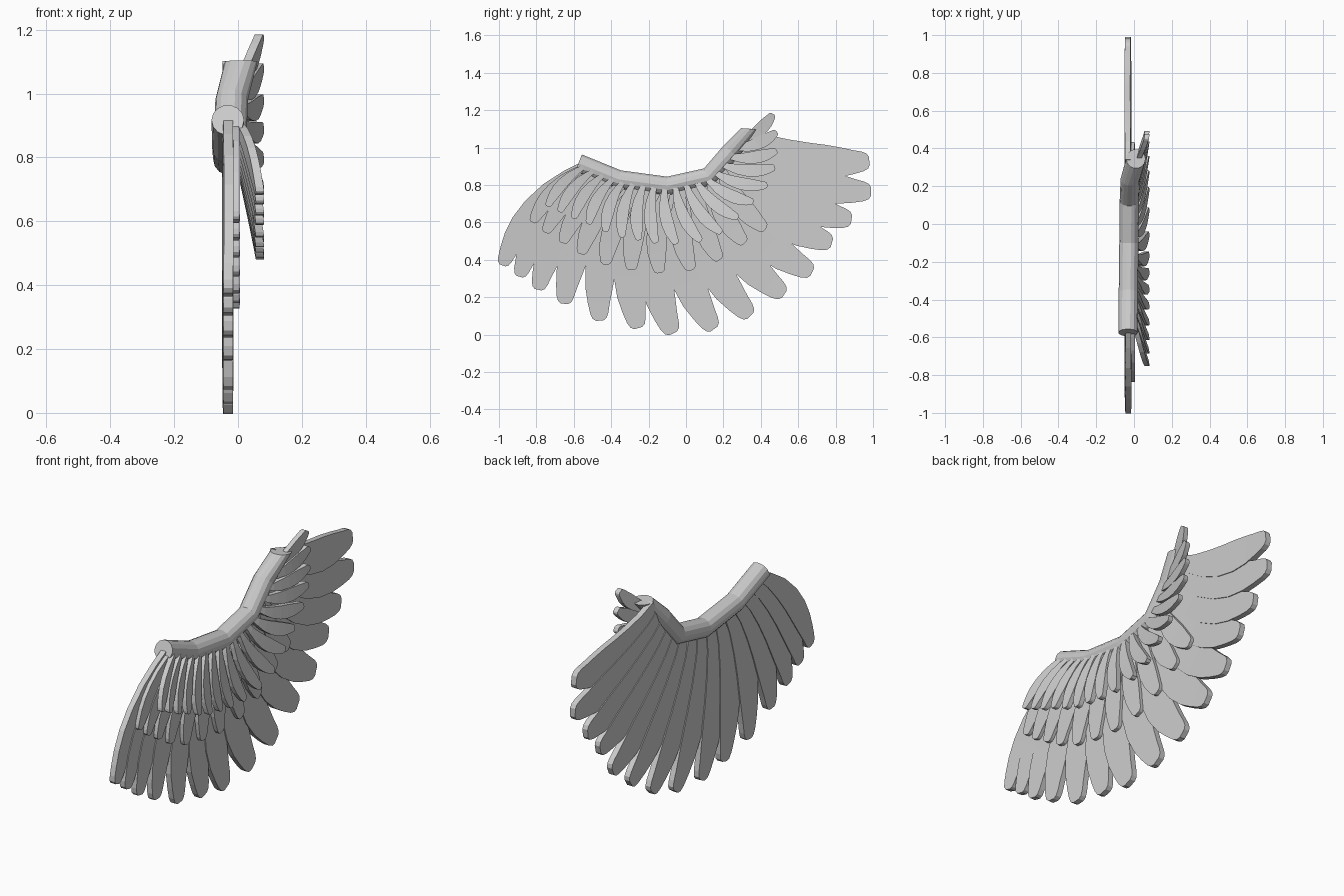
import bpy, bmesh, math
from mathutils import Vector

if "Cube" in bpy.data.objects:
    bpy.data.objects.remove(bpy.data.objects["Cube"])

# Centre line of the wing arm: x, y, z
ARM = [Vector(p) for p in [(-.032, -.575, .917), (-.03, -.36, .83), (-.027, -.1, .795),
                           (-.025, .12, .845), (-.02, .24, .98), (.01, .345, 1.1)]]


def make_object(name, bm):
    bmesh.ops.recalc_face_normals(bm, faces=bm.faces)
    me = bpy.data.meshes.new(name)
    bm.to_mesh(me)
    bm.free()
    ob = bpy.data.objects.new(name, me)
    bpy.context.collection.objects.link(ob)
    return ob


def loft(bm, rings):
    """Skin a list of vertex rings and cap both ends."""
    n = len(rings[0])
    for a, b in zip(rings, rings[1:]):
        for i in range(n):
            j = (i + 1) % n
            bm.faces.new((a[i], a[j], b[j], b[i]))
    bm.faces.new(rings[0])
    bm.faces.new(rings[-1])


def along_arm(f):
    """Point at fraction f of the arm's length."""
    lens = [(b - a).length for a, b in zip(ARM, ARM[1:])]
    d = f * sum(lens)
    for a, b, l in zip(ARM, ARM[1:], lens):
        if d <= l + 1e-6:
            return a.lerp(b, d / l)
        d -= l
    return ARM[-1].copy()


# Wing arm: bent faceted tube
bm = bmesh.new()
rings = []
for i, p in enumerate(ARM):
    t = ARM[min(i + 1, len(ARM) - 1)] - ARM[max(i - 1, 0)]
    side = Vector((0, -t.z, t.y)).normalized()
    if i == len(ARM) - 1:
        side = Vector((0, -1, .08)).normalized()
    rings.append([bm.verts.new(p + .051 * (Vector((1, 0, 0)) * math.cos(a) + side * math.sin(a)))
                  for a in [2 * math.pi * k / 14 for k in range(14)]])
loft(bm, rings)
make_object("wing_arm", bm)

# Feather outline: fraction of length, fraction of full width
PROFILE = [(0, .35), (.15, .55), (.32, .8), (.5, .96), (.65, 1), (.78, .9),
           (.88, .73), (.95, .6), (.985, .46), (1, .25)]


def feather(name, root, tip, width, thick, x0, x1, bulge):
    bm = bmesh.new()
    chord = Vector((tip[0] - root.y, tip[1] - root.z))
    right = Vector((chord.y, -chord.x))
    start = Vector((root.y, root.z))
    rings = []
    for t, w in PROFILE:
        c = start + chord * t + right * bulge * 4 * t * (1 - t)
        tan = (chord + right * bulge * 4 * (1 - 2 * t)).normalized()
        nrm = Vector((tan.y, -tan.x)) * width * w / 2
        x = x0 + (x1 - x0) * t ** .8
        h = thick / 2
        rings.append([bm.verts.new((x + dx + s * .003 * w, c.x + s * nrm.x, c.y + s * nrm.y))
                      for s, dx in ((-1, -h), (1, -h), (1, h), (-1, h))])
    loft(bm, rings)
    make_object(name, bm)


def row(name, tips, f0, f1, w0, w1, thick, x0, x1, bulge):
    """A fan of feathers rooted evenly along the arm."""
    n = len(tips)
    for i, tip in enumerate(tips):
        k = i / (n - 1)
        root = along_arm(f0 + (f1 - f0) * k)
        width = w0 + (w1 - w0) * min(1, k * 2.5)
        feather(f"{name}_{i + 1:02d}", root, tip, width, thick, x0, x1, bulge)


# Long flight feathers
row("flight_feather",
    [(-.98, .37), (-.89, .31), (-.79, .24), (-.65, .165), (-.46, .075), (-.255, .035), (-.07, .006),
     (.15, .03), (.345, .1), (.525, .215), (.675, .335), (.78, .49), (.885, .615), (.99, .765), (.98, .93)],
    .03, .97, .13, .175, .03, -.032, -.032, .09)

# Middle feathers
row("middle_feather",
    [(-.82, .6), (-.75, .545), (-.66, .49), (-.56, .43), (-.43, .375), (-.29, .345), (-.14, .33),
     (.03, .345), (.18, .4), (.315, .49), (.425, .565)],
    .04, .76, .09, .11, .02, -.008, -.006, .08)

# Short covering feathers, flaring outwards
row("covert_feather",
    [(-.74, .685), (-.675, .655), (-.6, .62), (-.52, .59), (-.43, .55), (-.34, .52), (-.25, .505),
     (-.16, .49), (-.05, .485), (.08, .5), (.19, .545), (.28, .625), (.36, .71), (.435, .8),
     (.475, .895), (.485, .985), (.485, 1.085), (.465, 1.18)],
    .04, .92, .06, .068, .026, .0, .068, .09)
